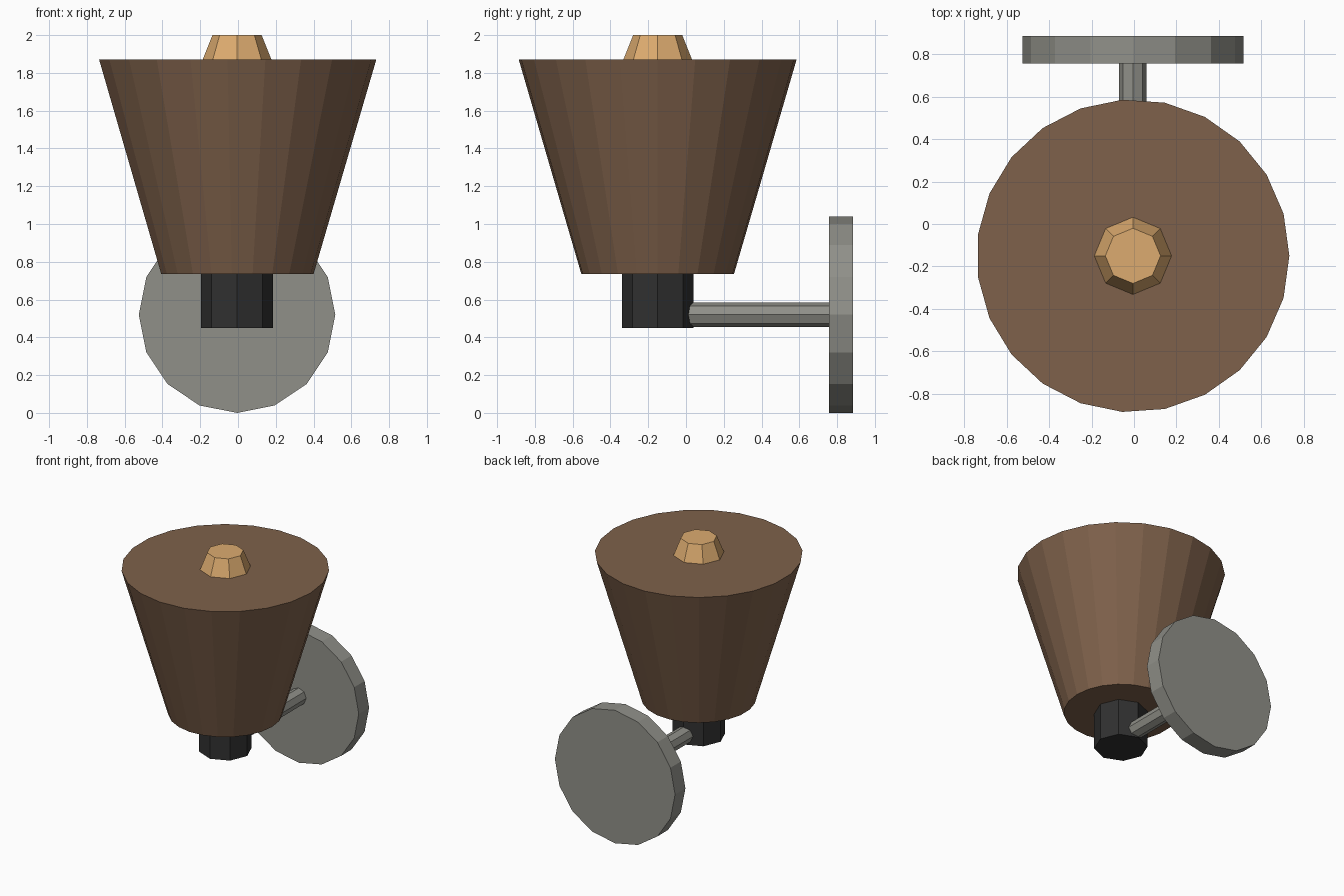
import bpy
from math import pi

if "Cube" in bpy.data.objects:
    bpy.data.objects.remove(bpy.data.objects["Cube"])

CX, CY = -0.005, -0.15   # lamp axis
MOUNT_Z = 0.52           # height of wall plate and arm


def material(name, rgb):
    mat = bpy.data.materials.new(name)
    mat.diffuse_color = (*rgb, 1)
    mat.use_nodes = True
    mat.node_tree.nodes["Principled BSDF"].inputs["Base Color"].default_value = mat.diffuse_color
    return mat


def frustum(name, sides, r_start, r_end, start, end, mat=None, along_y=False):
    """Closed n-sided frustum running along z on the lamp axis, or along y."""
    mid = (start + end) / 2
    bpy.ops.mesh.primitive_cone_add(
        vertices=sides, radius1=r_start, radius2=r_end, depth=end - start,
        location=(CX, mid, MOUNT_Z) if along_y else (CX, CY, mid),
        rotation=(-pi / 2, 0, 0) if along_y else (0, 0, -pi / 2))
    obj = bpy.context.object
    obj.name = obj.data.name = name
    if mat:
        obj.data.materials.append(mat)
    return obj


brown = material("shade_brown", (0.21, 0.12, 0.07))
amber = material("bulb_amber", (0.72, 0.41, 0.16))
black = material("socket_black", (0.03, 0.03, 0.03))
grey = material("metal_grey", (0.28, 0.28, 0.25))

# Flared shade with the bulb tip showing above it
frustum("shade", 23, 0.405, 0.737, 0.735, 1.87, brown)
frustum("bulb", 8, 0.19, 0.13, 1.85, 2.0, amber)

# Socket under the shade
frustum("socket", 8, 0.19, 0.19, 0.45, 0.75, black)

# Arm back to the round wall plate
frustum("arm", 8, 0.065, 0.065, -0.05, 0.77, grey, along_y=True)
frustum("wall_plate", 16, 0.52, 0.52, 0.757, 0.885, grey, along_y=True)
